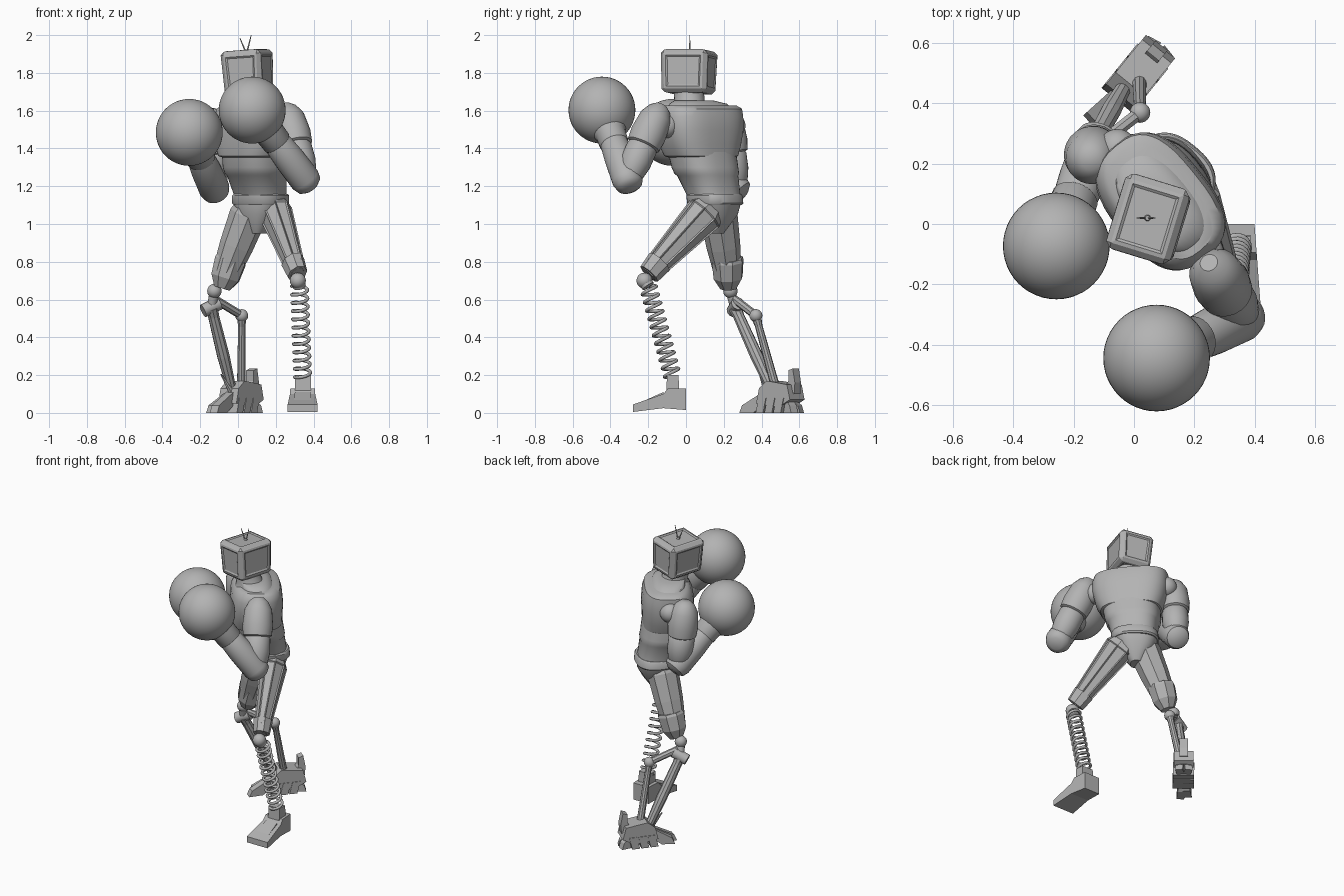
import bpy, bmesh, math
from math import radians, cos, sin, pi
from mathutils import Vector, Matrix

if "Cube" in bpy.data.objects:
    bpy.data.objects.remove(bpy.data.objects["Cube"])

grey = bpy.data.materials.new("plain grey")
grey.use_nodes = True
colour = (0.45, 0.45, 0.45, 1)
grey.diffuse_color = colour
grey.node_tree.nodes["Principled BSDF"].inputs["Base Color"].default_value = colour


def finish(name, bm, smooth=None):
    bmesh.ops.recalc_face_normals(bm, faces=bm.faces)
    mesh = bpy.data.meshes.new(name)
    bm.to_mesh(mesh)
    bm.free()
    mesh.materials.append(grey)
    ob = bpy.data.objects.new(name, mesh)
    bpy.context.collection.objects.link(ob)
    if smooth:
        bpy.ops.object.select_all(action='DESELECT')
        ob.select_set(True)
        bpy.context.view_layer.objects.active = ob
        bpy.ops.object.shade_smooth_by_angle(angle=radians(smooth))
    return ob


def skin(bm, rings):
    """Join rings of points into a capped tube."""
    rows = [[bm.verts.new(p) for p in ring] for ring in rings]
    n = len(rows[0])
    sides = []
    for a, b in zip(rows, rows[1:]):
        for i in range(n):
            j = (i + 1) % n
            sides.append(bm.faces.new((a[i], a[j], b[j], b[i])))
    bm.faces.new(rows[0])
    bm.faces.new(rows[-1])
    return sides


def body(name, turn, rings, power=0.8):
    """Stacked rounded-square rings: z, centre x, centre y, half width, half depth."""
    rot = Matrix.Rotation(radians(turn), 3, 'Z')
    out = []
    for z, cx, cy, a, b in rings:
        ring = []
        for k in range(40):
            c, s = cos(2 * pi * k / 40), sin(2 * pi * k / 40)
            p = Vector((a * math.copysign(abs(c) ** power, c),
                        b * math.copysign(abs(s) ** power, s), 0))
            ring.append(rot @ p + Vector((cx, cy, z)))
        out.append(ring)
    bm = bmesh.new()
    skin(bm, out)
    return finish(name, bm, 40)


def limb(name, start, end, profile, sides=24, flat=1.0, panels=False):
    """Turned shape from start to end; profile holds (fraction, radius)."""
    start, end = Vector(start), Vector(end)
    rot = (end - start).to_track_quat('Z', 'Y')
    rings = []
    for t, r in profile:
        ring = [(2 * k + 1) * pi / sides for k in range(sides)]
        rings.append([start.lerp(end, t) + rot @ Vector((r * flat * cos(a), r * sin(a), 0))
                      for a in ring])
    bm = bmesh.new()
    faces = skin(bm, rings)
    if panels:
        long = [f for f in faces if f.calc_area() > 0.01]
        bmesh.ops.recalc_face_normals(bm, faces=bm.faces)
        bmesh.ops.inset_individual(bm, faces=long, thickness=0.010, depth=-0.006)
    return finish(name, bm, None if sides < 12 else 40)


def ball(name, centre, r):
    bm = bmesh.new()
    bmesh.ops.create_uvsphere(bm, u_segments=48, v_segments=24, radius=r,
                              matrix=Matrix.Translation(centre))
    return finish(name, bm, 40)


def prism(name, outline, half, matrix, taper=0.0):
    """Side outline (y, z) given width in x, growing forward by taper."""
    bm = bmesh.new()
    skin(bm, [[matrix @ Vector((s * (half - taper * y), y, z)) for y, z in outline]
              for s in (-1, 1)])
    return finish(name, bm)


def bar(name, a, b, r, sides=8):
    return limb(name, a, b, [(0, r), (1, r)], sides)


# torso
TWIST = -51
body("chest", TWIST, [
    (1.35, .09, .085, .165, .14), (1.36, .085, .08, .192, .158), (1.42, .085, .075, .22, .163),
    (1.50, .088, .075, .238, .164), (1.57, .088, .075, .24, .158), (1.61, .088, .08, .232, .142),
    (1.628, .087, .075, .21, .115)], .72)
body("collar", TWIST, [
    (1.60, .09, .075, .20, .11), (1.636, .085, .065, .17, .10), (1.655, .08, .04, .10, .085)])
body("abdomen", TWIST, [
    (1.38, .09, .085, .18, .152), (1.30, .092, .10, .174, .152), (1.265, .098, .11, .168, .148),
    (1.255, .10, .115, .158, .14), (1.14, .12, .15, .138, .12)])
body("belt", -40, [(1.10, .12, .155, .14, .125), (1.11, .12, .155, .148, .132),
                   (1.15, .12, .15, .148, .132), (1.16, .12, .15, .14, .125)])
body("pelvis", -35, [(1.11, .12, .155, .14, .12), (1.05, .115, .155, .115, .11),
                     (0.95, .11, .15, .035, .05)])
limb("neck", (.075, .02, 1.62), (.06, .015, 1.71), [(0, .095), (.3, .08), (1, .08)])

# television head with shallow panels and screen
bm = bmesh.new()
place = (Matrix.Translation((.052, .015, 1.805)) @ Matrix.Rotation(radians(-17), 4, 'Z')
         @ Matrix.Rotation(radians(-4), 4, 'Y'))
bmesh.ops.create_cube(bm, size=1, matrix=Matrix.Diagonal((.222, .258, .225, 1)))
for v in bm.verts:
    if v.co.z < 0:
        v.co.x *= .92
        v.co.y *= .95
bmesh.ops.bevel(bm, geom=bm.edges[:], offset=.018, segments=1, affect='EDGES')
bm.normal_update()
panels = [f for f in bm.faces if f.calc_area() > .02]
bmesh.ops.inset_individual(bm, faces=panels, thickness=.018, depth=.003)
bmesh.ops.inset_individual(bm, faces=panels, thickness=.012, depth=-.006)
bm.transform(place)
finish("television_head", bm)
for dx, top in ((-.035, 1.985), (.025, 2.0)):
    limb("antenna", (.045, .02, 1.9), (.045 + dx, .02, top), [(0, .005), (1, .002)], 6)
limb("antenna_base", (.045, .02, 1.90), (.045, .02, 1.925), [(0, .014), (1, .008)], 12)


# arms: shoulder, elbow, glove centre, chest joint
def arm(side, shoulder, elbow, glove, joint):
    s, e, g, j = map(Vector, (shoulder, elbow, glove, joint))
    ball(side + "_shoulder_joint", j, .065)
    bar(side + "_shoulder_axle", j, s, .05, 24)
    limb(side + "_shoulder_cap", s + (s - e).normalized() * .09, s.lerp(e, .45),
         [(0, .03), (.1, .06), (.3, .086), (.7, .096), (.95, .09), (1, .07)])
    limb(side + "_upper_arm", s.lerp(e, .4), e,
         [(0, .07), (.1, .082), (.5, .083), (.85, .07), (1, .05)])
    back = (e - g).normalized()
    limb(side + "_forearm", e + back * .06, e.lerp(g, .68),
         [(0, .04), (.05, .07), (.15, .082), (.55, .08), (.95, .07), (1, .06)])
    limb(side + "_glove_cuff", e.lerp(g, .5), g,
         [(0, .068), (.05, .078), (.3, .08), (.6, .115), (1, .13)])
    ball(side + "_glove", g, .177)


arm("left", (.27, -.165, 1.55), (.355, -.31, 1.235), (.075, -.445, 1.603), (.235, -.10, 1.52))
arm("right", (-.14, .22, 1.52), (-.127, .26, 1.19), (-.258, -.073, 1.485), (-.055, .25, 1.52))

# thighs
limb("left_thigh", (.185, .14, 1.10), (.315, -.20, .735),
     [(0, .075), (.12, .108), (.9, .066), (.92, .055), (1, .045)], 8, .8, True)
limb("left_knee_cuff", (.29, -.14, .80), (.315, -.195, .735), [(0, .072), (1, .062)], 8, .85)
limb("right_thigh", (.075, .165, 1.10), (-.065, .22, .74),
     [(0, .08), (.15, .1), (.6, .09), (1, .072)], 8)
limb("right_knee_guard", (-.035, .22, .82), (-.085, .225, .66),
     [(0, .082), (.1, .088), (.65, .08), (1, .045)], 8)

# left spring shin
ball("left_knee", (.317, -.22, .70), .042)
top, foot = Vector((.325, -.20, .67)), Vector((.342, -.07, .19))
rot = (foot - top).to_track_quat('Z', 'Y')
curve = bpy.data.curves.new("spring", 'CURVE')
curve.dimensions = '3D'
curve.bevel_depth = .009
curve.bevel_resolution = 2
steps = 11 * 16
spline = curve.splines.new('POLY')
spline.points.add(steps)
for i, p in enumerate(spline.points):
    a = i * pi / 8
    p.co = (*(top.lerp(foot, i / steps) + rot @ Vector((.042 * cos(a), .042 * sin(a), 0))), 1)
curve.materials.append(grey)
bpy.context.collection.objects.link(bpy.data.objects.new("left_spring_shin", curve))
bar("left_spring_top", (.317, -.22, .70), top, .035, 16)
ankle = Matrix.Translation((.345, -.07, .16))
prism("left_ankle", [(-.035, -.05), (-.03, .04), (.03, .04), (.035, -.05)], .042, ankle)

# left foot
plan = Matrix.Translation((.342, 0, 0))
prism("left_foot", [(-.28, .005), (-.28, .045), (-.12, .10), (-.095, .13), (0, .13),
                    (0, .015), (-.12, .025)], .058, plan, .075)
prism("left_foot_panel", [(-.265, .045), (-.12, .11), (-.12, .08), (-.26, .03)], .035, plan, .05)

# right shin of twin rods
outer, inner = (-.14, .26, .555), (.02, .37, .515)
ball("right_knee", (-.125, .235, .645), .038)
bar("right_knee_link", (-.125, .235, .645), outer, .026, 12)
bar("right_knee_hinge", (-.185, .25, .54), (-.10, .275, .58), .036, 12)
bar("right_shin_crossbar", (-.12, .26, .60), inner, .022, 8)
ball("right_inner_joint", inner, .034)
limb("right_outer_rod", outer, (-.035, .45, .13),
     [(0, .036), (.1, .03), (.6, .034), (1, .026)], 10)
limb("right_inner_rod", inner, (.018, .47, .15), [(0, .028), (.15, .02), (1, .024)], 10)

# right clawed foot, slim with layered plates beneath
base = Matrix.Translation((0, .48, 0)) @ Matrix.Rotation(radians(-39), 4, 'Z')
prism("right_foot_block", [(-.09, .05), (-.07, .13), (-.02, .17), (.12, .15), (.14, .07),
                           (.06, .03)], .062, base)
claw = [(-1, 0), (-.92, .04), (-.5, .09), (-.15, .13), (.1, .12), (.1, .05), (-.4, .03), (-.6, 0)]
for name, angle, length in (("front_claw", -9, .205), ("front_claw", 4, .225),
                            ("rear_claw", 168, .15), ("rear_claw", 192, .15)):
    turn = base @ Matrix.Rotation(radians(angle), 4, 'Z')
    prism("right_" + name, [(y * length, z) for y, z in claw], .024, turn)
for y in (-.07, -.01, .05):
    prism("right_sole_plate", [(y, .08), (y + .05, .08), (y + .03, 0), (y - .02, 0)],
          .066, base)
prism("right_heel_spur", [(.07, .12), (.10, .17), (.10, .225), (.13, .235), (.145, .16),
                          (.14, .10)], .026, base)
limb("right_ankle_spike", (-.03, .43, .10), (-.09, .39, .205), [(0, .016), (1, .004)], 6)
